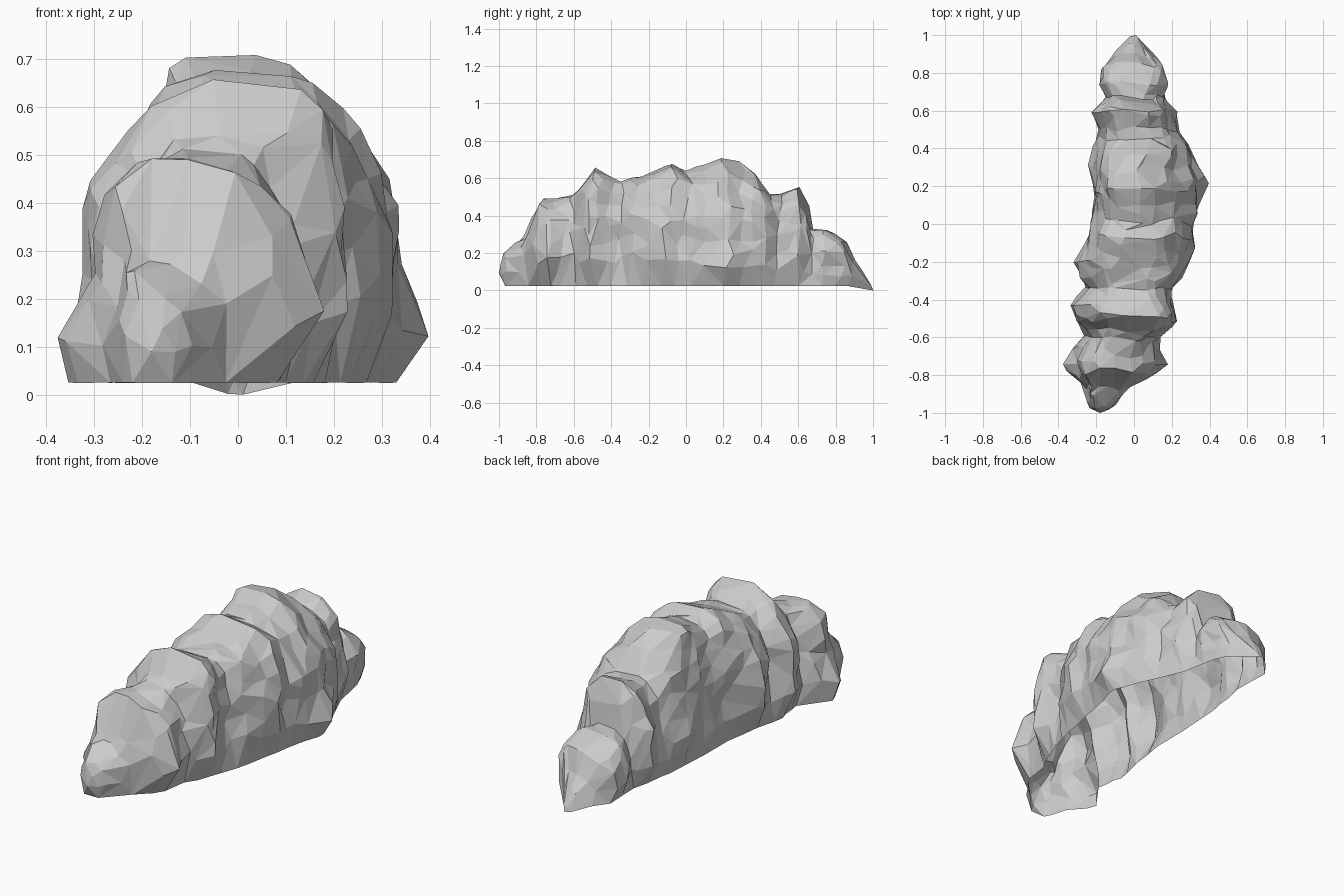
import bpy, bmesh, math
from mathutils import Vector, noise

if "Cube" in bpy.data.objects:
    bpy.data.objects.remove(bpy.data.objects["Cube"])

# Widest outline above ground: (y, left x, right x)
PLAN = [(-.995, -.23, -.12), (-.97, -.255, -.09), (-.93, -.26, -.06), (-.86, -.26, .00),
        (-.80, -.29, .11), (-.74, -.325, .16), (-.65, -.29, .13), (-.60, -.24, .13),
        (-.52, -.31, .23), (-.43, -.345, .20), (-.34, -.25, .20), (-.20, -.31, .31),
        (-.10, -.26, .33), (.00, -.22, .32), (.10, -.22, .34), (.22, -.22, .365),
        (.32, -.22, .32), (.42, -.20, .31), (.50, -.19, .24), (.60, -.23, .22),
        (.67, -.14, .16), (.74, -.21, .18), (.82, -.20, .17), (.87, -.12, .15),
        (.93, -.06, .09), (.99, -.02, .03)]
# Smoother footprint on the ground: (y, left x, right x)
FOOT = [(-.995, -.22, -.14), (-.95, -.24, -.10), (-.86, -.26, -.02), (-.74, -.33, .08),
        (-.60, -.25, .10), (-.43, -.27, .18), (-.10, -.21, .27), (.10, -.20, .30),
        (.22, -.20, .32), (.35, -.19, .28), (.50, -.17, .22), (.65, -.14, .16),
        (.80, -.15, .14), (.90, -.08, .10), (.99, -.02, .02)]
# Ridge line: (y, crest x, crest z)
RIDGE = [(-.995, -.18, .15), (-.97, -.18, .21), (-.87, -.17, .28), (-.78, -.13, .48),
         (-.70, -.12, .485), (-.60, -.06, .51), (-.55, .0, .56), (-.48, .03, .65),
         (-.40, .02, .62), (-.33, .0, .59), (-.22, .0, .61), (-.06, .01, .675),
         (.02, .0, .64), (.10, -.03, .67), (.18, -.05, .715), (.25, -.05, .70),
         (.34, .0, .63), (.45, .02, .51), (.53, .0, .52), (.61, .0, .56),
         (.65, .0, .48), (.67, .0, .33), (.75, .0, .33), (.86, .02, .27),
         (.90, .02, .17), (.95, .01, .10), (.99, .01, .03)]
# Boxiness of the arch along the ridge: (y, exponent)
SHAPE = [(-1, .8), (-.75, .7), (-.5, .62), (.02, .66), (.12, .84), (.25, .86), (.36, .7), (1, .75)]
# Low side knobs: (side, y, z, size, push)
KNOBS = [(-1, -.74, .11, .10, .07), (1, .22, .13, .12, .03), (1, -.74, .20, .07, .02)]
ROWS, SEGS = 100, 32


def sample(table, y):
    for a, b in zip(table, table[1:]):
        if y <= b[0]:
            t = max(0, (y - a[0]) / (b[0] - a[0]))
            return [p + (q - p) * t for p, q in zip(a[1:], b[1:])]
    return table[-1][1:]


def arch(y0):
    """One rounded cross-section running from the right foot over the crest."""
    fade = min(1, (1 - abs(y0)) / .12)
    base = .025 * min(1, max(0, (1 - y0) / .12))
    pts = []
    for i in range(SEGS + 1):
        a = math.pi * i / SEGS
        c, s = math.cos(a), math.sin(a)
        # creases wander back and forth around the arch
        y = y0 + .05 * fade * noise.noise(Vector((c * 1.6, y0 * 3, s * 1.6 + 9)))
        crest, top = sample(RIDGE, y0 if s > .8 else y)
        e = sample(SHAPE, y0)[0]
        up = s ** e
        z = base + (top - base) * up
        reach = .2 + .12 * noise.noise(Vector((c, y0 * 5, 3)))
        t = min(1, (z - base) / reach)
        t = t * (2 - t)
        (l0, r0), (l1, r1) = sample(FOOT, y0), sample(PLAN, y)
        left, right = l0 + (l1 - l0) * t, r0 + (r1 - r0) * t
        mid, half = (left + right) / 2, (right - left) / 2
        x = mid + half * math.copysign(abs(c) ** e, c) + (crest - mid) * up ** 4
        for side, ky, kz, size, push in KNOBS:
            if side * c > 0:
                x += side * push * math.exp(-((y - ky) ** 2 + (z - kz) ** 2) / size ** 2 * 1.5)
        # nose is undercut at the ground
        if y0 < -.9:
            y += .03 * (1 - t) * (-.9 - y0) / .1
        # chipped, lumpy rock surface
        n = noise.noise(Vector((x * 6, y * 6, z * 6)))
        m = noise.noise(Vector((x * 12 + 7, y * 12, z * 12)))
        d = (.03 * n + .022 * m) * fade * (.3 + .7 * t)
        pts.append((x + d * c, y, z + d * s * .5))
    return pts


# Rock ridge: open-bottomed lofted shell
bm = bmesh.new()
rows = [[bm.verts.new(p) for p in arch(-.995 + 1.985 * r / ROWS)] for r in range(ROWS + 1)]
for r0, r1 in zip(rows, rows[1:]):
    for i in range(SEGS):
        bm.faces.new((r0[i], r1[i], r1[i + 1], r0[i + 1]))
# Rounded front nose and tapered back tip
for row, tip in ((rows[0], (-.18, -1, .09)), (rows[-1], (.01, 1, 0))):
    v = bm.verts.new(tip)
    for i in range(SEGS):
        bm.faces.new((row[i], row[i + 1], v))
    if row is rows[0]:
        bm.faces.new((row[-1], row[0], v))
bmesh.ops.recalc_face_normals(bm, faces=bm.faces)
if sum(f.normal.z * f.calc_area() for f in bm.faces) < 0:
    bmesh.ops.reverse_faces(bm, faces=bm.faces)
mesh = bpy.data.meshes.new("rock_ridge")
bm.to_mesh(mesh)
bm.free()
rock = bpy.data.objects.new("rock_ridge", mesh)
bpy.context.collection.objects.link(rock)

# Irregular low-poly facets
dec = rock.modifiers.new("facets", 'DECIMATE')
dec.ratio = .13
